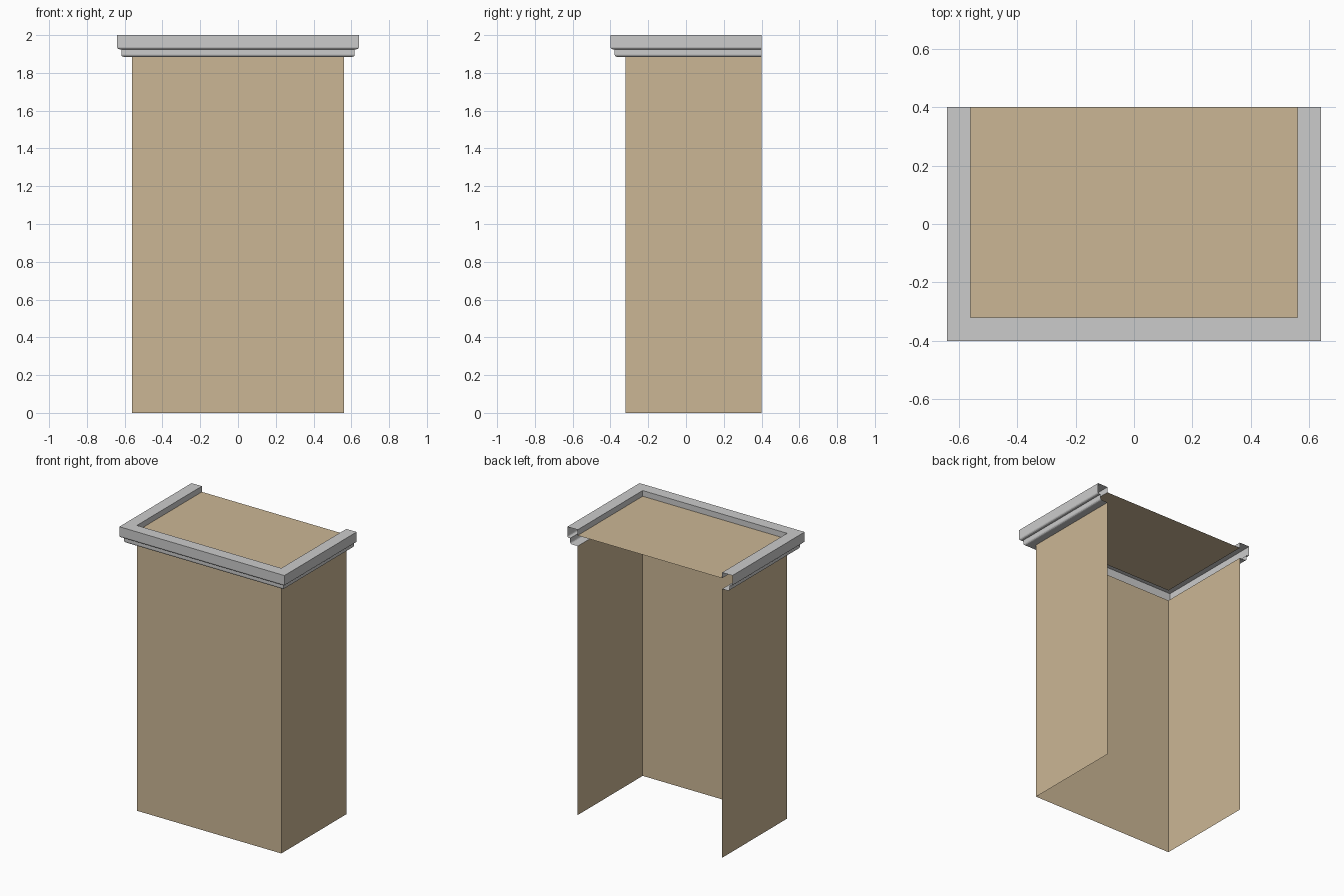
import bpy, math

if "Cube" in bpy.data.objects:
    bpy.data.objects.remove(bpy.data.objects["Cube"])

HX, FRONT, BACK = 0.56, -0.32, 0.40   # body half width, front and back planes
WALL_TOP, PANEL_Z = 1.885, 1.96       # wall height, recessed top panel


def make_mesh(name, verts, faces, mat=None):
    mesh = bpy.data.meshes.new(name)
    mesh.from_pydata(verts, [], faces)
    mesh.update()
    obj = bpy.data.objects.new(name, mesh)
    bpy.context.collection.objects.link(obj)
    if mat:
        mesh.materials.append(mat)
    return obj


def u_path(offset, z):
    """Points of the open-backed U outline, pushed outward by offset."""
    x, f = HX + offset, FRONT - offset
    return [(-x, BACK, z), (-x, f, z), (x, f, z), (x, BACK, z)]


def sweep(name, profile, mat=None):
    """Sweep an (offset, z) profile around the mitred U outline."""
    verts = [p for o, z in profile for p in u_path(o, z)]
    faces = [(r * 4 + c, r * 4 + c + 1, r * 4 + c + 5, r * 4 + c + 4)
             for r in range(len(profile) - 1) for c in range(3)]
    return make_mesh(name, verts, faces, mat)


def rounded(cx, cz, r, steps=3):
    """Quarter round from the underside to the outer face."""
    return [(cx + r * math.sin(a), cz - r * math.cos(a))
            for a in (math.pi / 2 * i / steps for i in range(steps + 1))]


wood = bpy.data.materials.new("wood")
wood.diffuse_color = (0.60, 0.47, 0.30, 1)
wood.use_nodes = True
wood.node_tree.nodes["Principled BSDF"].inputs["Base Color"].default_value = wood.diffuse_color

# Side and front walls: thin sheets, open at the back and bottom
sweep("cabinet_walls", [(0, 0), (0, WALL_TOP)], wood)

# Recessed top panel
make_mesh("top_panel", u_path(0, PANEL_Z), [(0, 1, 2, 3)], wood)

# Hollow stepped cornice, open towards the inside and at the back ends
profile = [(0, WALL_TOP)]
profile += rounded(0.045, WALL_TOP + 0.013, 0.013)
profile += [(0.058, 1.925)]
profile += rounded(0.068, 1.937, 0.012)
profile += [(0.08, 2.0), (0, 2.0), (0, PANEL_Z)]
sweep("cornice", profile)
